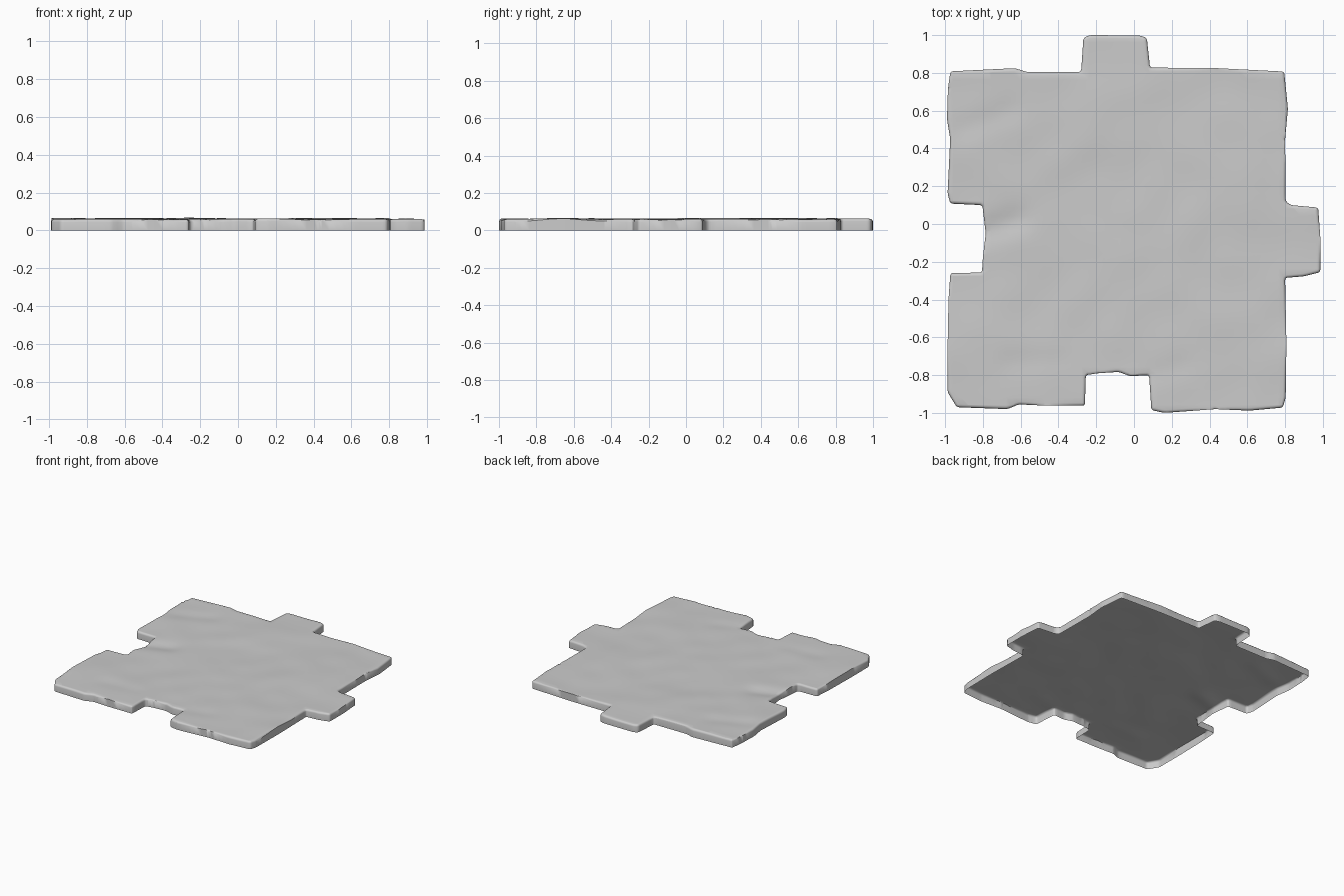
import bpy, bmesh, math
from mathutils import Vector, noise

if "Cube" in bpy.data.objects:
    bpy.data.objects.remove(bpy.data.objects["Cube"])

HEIGHT, ROUND, STEP = 0.061, 0.02, 0.04

# Weathered outline, clockwise from the back left corner: tabs back and right, notches front and left
outline = [
    (-.972, .808), (-.63, .825), (-.57, .805), (-.28, .805), (-.268, .985), (-.235, 1.0),
    (.03, .998), (.068, .985), (.085, .828), (.44, .825), (.795, .807),
    (.815, .61), (.80, .45), (.803, .12), (.83, .10), (.975, .087), (.987, -.08), (.986, -.255),
    (.90, -.277), (.80, -.285), (.807, -.635), (.803, -.92), (.788, -.972),
    (.61, -.988), (.43, -.98), (.16, -1.0), (.092, -.985), (.08, -.80), (-.02, -.806),
    (-.08, -.783), (-.19, -.79), (-.255, -.80), (-.26, -.962), (-.46, -.962), (-.61, -.955),
    (-.67, -.98), (-.938, -.97), (-.987, -.89), (-.987, -.66), (-.982, -.40), (-.972, -.26),
    (-.805, -.257), (-.80, -.175), (-.785, -.05), (-.803, .10), (-.972, .108), (-.987, .16),
    (-.973, .45), (-.99, .555), (-.985, .715),
]


def stroke(x, y, a, b, width):
    """Strength of a soft ridge or groove running from a to b."""
    p, a, b = Vector((x, y)), Vector(a), Vector(b)
    t = max(0, min(1, (p - a).dot(b - a) / (b - a).length_squared))
    return math.exp(-((p - a.lerp(b, t)).length / width) ** 2)


def relief(x, y):
    """Worn undulation of the walking surface."""
    h = 0.007 * noise.noise(Vector((x * 2.2, y * 2.2, 1.7)))
    h += 0.004 * noise.noise(Vector((x * 5, y * 5, 4.1)))
    h -= 0.012 * stroke(x, y, (-.80, -.04), (-.62, .02), .06)
    h -= 0.006 * stroke(x, y, (-.90, .50), (-.66, .60), .06)
    h -= 0.005 * stroke(x, y, (-.65, -.73), (-.40, -.72), .06)
    h -= 0.005 * stroke(x, y, (.10, -.80), (.25, -.75), .06)
    h += 0.004 * stroke(x, y, (-.55, .20), (-.20, .55), .10)
    h += 0.003 * stroke(x, y, (-.20, .40), (.30, .40), .12)
    return h


# Top face with softened corners, its walls dropped to the ground; the underside is open
bm = bmesh.new()
bm.faces.new([bm.verts.new((x, y, HEIGHT)) for x, y in outline])
bmesh.ops.bevel(bm, geom=bm.verts[:], offset=0.012, segments=2, profile=0.5,
                affect='VERTICES', clamp_overlap=True)
rim_verts = set(bm.verts)
walls = bmesh.ops.extrude_edge_only(bm, edges=bm.edges[:])["geom"]
for v in (g for g in walls if isinstance(g, bmesh.types.BMVert)):
    v.co.z = 0

# Rounded upper rim
rim = [e for e in bm.edges if all(v in rim_verts for v in e.verts)]
bmesh.ops.bevel(bm, geom=rim, offset=ROUND, segments=3, profile=0.5,
                affect='EDGES', clamp_overlap=True)

# Grid cuts give the surface enough detail for the relief
for axis in (Vector((1, 0, 0)), Vector((0, 1, 0))):
    for i in range(-25, 26):
        bmesh.ops.bisect_plane(bm, geom=bm.verts[:] + bm.edges[:] + bm.faces[:],
                               plane_co=axis * (i * STEP + .003), plane_no=axis, dist=1e-5)

# Raise and lower the top, fading out down the sides
for v in bm.verts:
    v.co.z += relief(v.co.x, v.co.y) * v.co.z / HEIGHT

# Make all faces point outward
bmesh.ops.recalc_face_normals(bm, faces=bm.faces[:])
if sum(f.normal.z * f.calc_area() for f in bm.faces) < 0:
    bmesh.ops.reverse_faces(bm, faces=bm.faces[:])

mesh = bpy.data.meshes.new("stone_tile")
bm.to_mesh(mesh)
bm.free()
tile = bpy.data.objects.new("stone_tile", mesh)
bpy.context.collection.objects.link(tile)
bpy.context.view_layer.objects.active = tile
tile.select_set(True)
bpy.ops.object.shade_smooth_by_angle(angle=math.radians(60))
